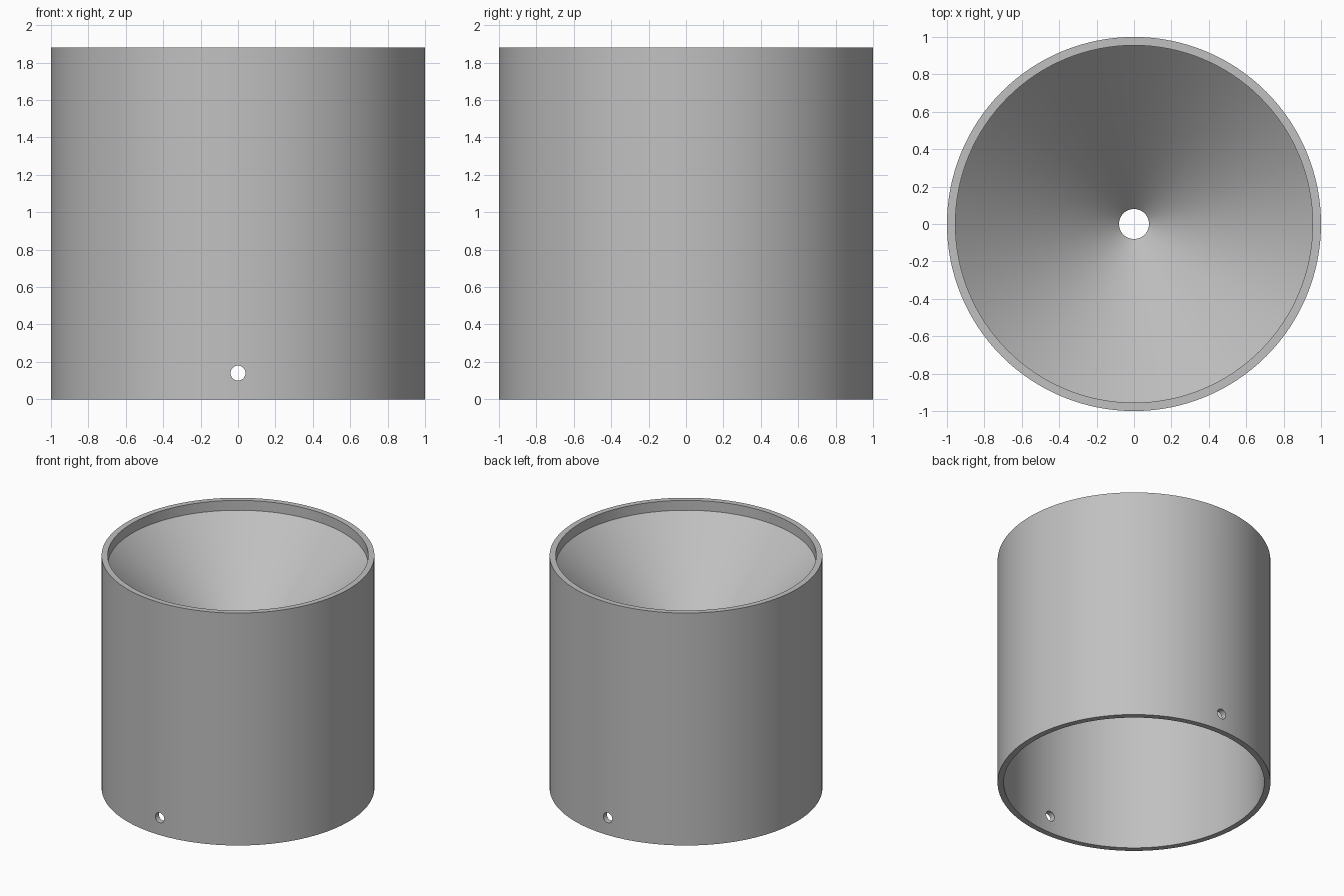
import bpy, bmesh, math

cube = bpy.data.objects.get("Cube")
if cube:
    bpy.data.objects.remove(cube, do_unlink=True)

SEGMENTS = 128
HEIGHT, OUTER, INNER = 1.88, 1.0, 0.955
FUNNEL_TOP, FUNNEL_TIP, THROAT, WALL = 1.8, 0.925, 0.08, 0.06

grey = bpy.data.materials.new("light_grey")
grey.use_nodes = True
colour = (0.53, 0.53, 0.53, 1)
grey.diffuse_color = colour
grey.node_tree.nodes["Principled BSDF"].inputs["Base Color"].default_value = colour


def lathe(name, profile):
    """Revolve a closed (radius, z) profile around the z axis."""
    bm = bmesh.new()
    rings = []
    for i in range(SEGMENTS):
        a = 2 * math.pi * i / SEGMENTS
        rings.append([bm.verts.new((r * math.cos(a), r * math.sin(a), z))
                      for r, z in profile])
    n = len(profile)
    for i, ring in enumerate(rings):
        after = rings[(i + 1) % SEGMENTS]
        for j in range(n):
            k = (j + 1) % n
            bm.faces.new((ring[j], after[j], after[k], ring[k]))
    bmesh.ops.recalc_face_normals(bm, faces=bm.faces)
    mesh = bpy.data.meshes.new(name)
    bm.to_mesh(mesh)
    bm.free()
    mesh.materials.append(grey)
    obj = bpy.data.objects.new(name, mesh)
    bpy.context.collection.objects.link(obj)
    return obj


def smooth(obj):
    bpy.ops.object.select_all(action="DESELECT")
    obj.select_set(True)
    bpy.context.view_layer.objects.active = obj
    bpy.ops.object.shade_smooth_by_angle(angle=math.radians(30))


# Open cylindrical shell
tube = lathe("outer_tube", [(INNER, 0), (OUTER, 0), (OUTER, HEIGHT), (INNER, HEIGHT)])

# Conical funnel hung just below the rim
funnel = lathe("funnel", [(INNER, FUNNEL_TOP), (THROAT, FUNNEL_TIP),
                          (THROAT, FUNNEL_TIP - WALL), (INNER, FUNNEL_TOP - WALL)])

# Pin holes through the front and back walls near the base
bpy.ops.mesh.primitive_cylinder_add(vertices=32, radius=0.04, depth=3,
                                    location=(0, 0, 0.14),
                                    rotation=(math.pi / 2, 0, 0))
cutter = bpy.context.object
cutter.name = "pin_hole_cutter"
cutter.data.materials.append(grey)
cut = tube.modifiers.new("pin_holes", "BOOLEAN")
cut.operation = "DIFFERENCE"
cut.solver = "EXACT"
cut.object = cutter
bpy.context.view_layer.objects.active = tube
bpy.ops.object.modifier_apply(modifier=cut.name)
bpy.data.objects.remove(cutter, do_unlink=True)

for part in (tube, funnel):
    smooth(part)
